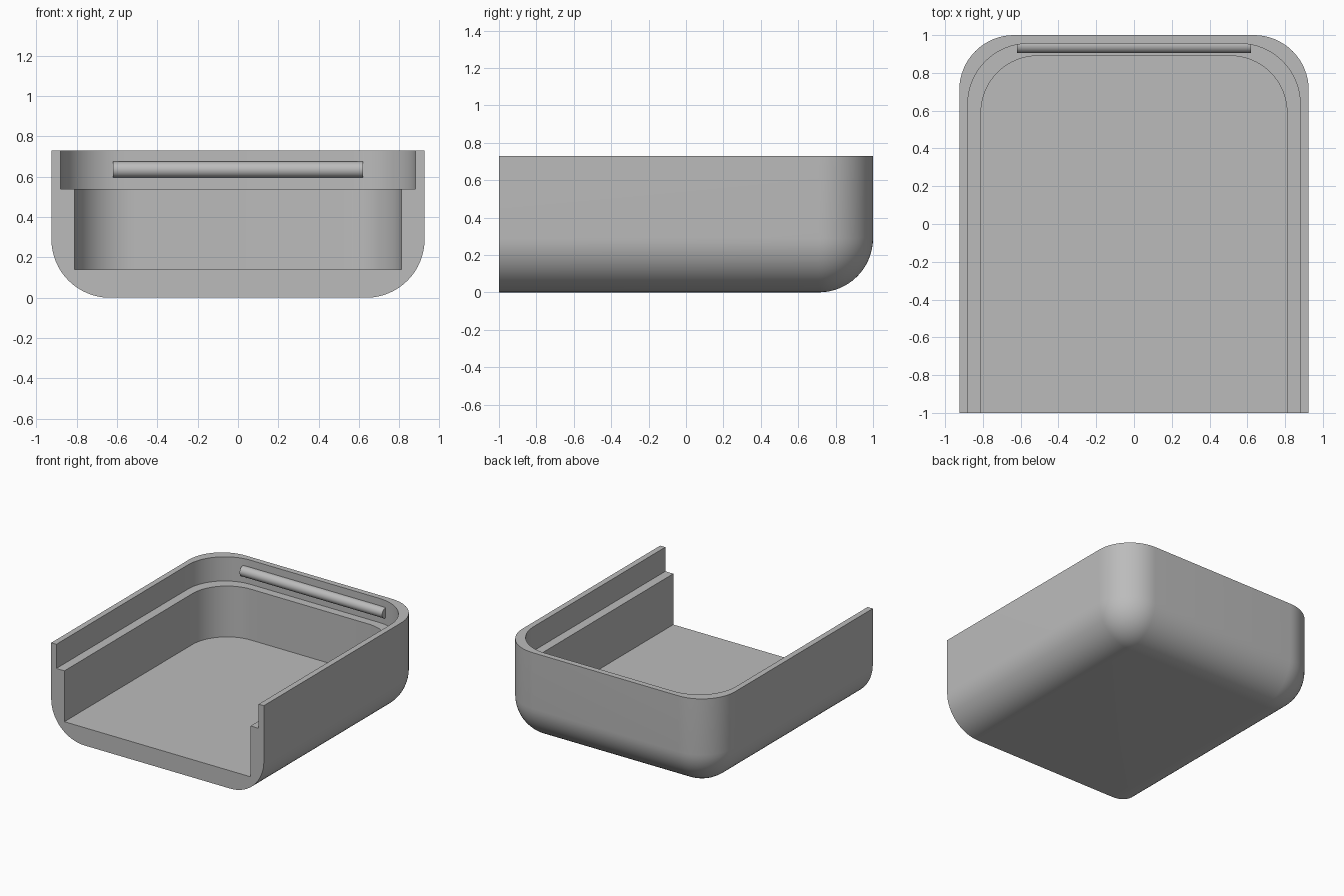
import bpy, bmesh, math

if "Cube" in bpy.data.objects:
    bpy.data.objects.remove(bpy.data.objects["Cube"])

grey = bpy.data.materials.new("light grey")
grey.diffuse_color = (0.5, 0.5, 0.5, 1)
grey.use_nodes = True
grey.node_tree.nodes["Principled BSDF"].inputs["Base Color"].default_value = grey.diffuse_color
SEG = 16


def finish(bm, name):
    bmesh.ops.remove_doubles(bm, verts=bm.verts, dist=1e-5)
    bmesh.ops.recalc_face_normals(bm, faces=bm.faces)
    mesh = bpy.data.meshes.new(name)
    bm.to_mesh(mesh)
    bm.free()
    mesh.materials.append(grey)
    obj = bpy.data.objects.new(name, mesh)
    bpy.context.collection.objects.link(obj)
    bpy.ops.object.select_all(action='DESELECT')
    obj.select_set(True)
    bpy.context.view_layer.objects.active = obj
    bpy.ops.object.shade_smooth_by_angle(angle=math.radians(30))
    return obj


def u_path(w, back, r, z):
    """Open U outline: front left, round the back corners, to front right."""
    left = [(-w, -1, z)]
    for i in range(SEG + 1):
        a = math.pi / 2 * i / SEG
        left.append((-w + r - r * math.cos(a), back - r + r * math.sin(a), z))
    return left + [(-x, y, z) for x, y, z in reversed(left)]


# Tray body: rounded bottom edge, rim, stepped ledge and flat floor
W, H, R = 0.925, 0.73, 0.29
sections = []
for i in range(SEG + 1):
    a = math.pi / 2 * i / SEG
    inset = R - R * math.sin(a)
    sections.append((W - inset, 1 - inset, R - inset, R - R * math.cos(a)))
sections += [
    (W, 1.0, R, H),
    (0.88, 0.955, 0.32, H),
    (0.88, 0.955, 0.32, 0.54),
    (0.81, 0.89, 0.30, 0.54),
    (0.81, 0.89, 0.30, 0.14),
]
bm = bmesh.new()
rings = [[bm.verts.new(p) for p in u_path(*s)] for s in sections]
for lo, hi in zip(rings, rings[1:]):
    for j in range(len(lo) - 1):
        bm.faces.new((lo[j], lo[j + 1], hi[j + 1], hi[j]))
bm.faces.new(rings[0])                      # underside
bm.faces.new(rings[-1])                     # floor
bm.faces.new([r[0] for r in rings] + [r[-1] for r in reversed(rings)])  # cut front
finish(bm, "tray_body")

# Snap ridge: part-round bar on the inside of the back wall
bm = bmesh.new()
ends = []
for x in (-0.62, 0.62):
    ring = []
    for i in range(2 * SEG + 1):
        a = math.radians(-105 + 210 * i / (2 * SEG))
        ring.append(bm.verts.new((x, 0.945 - 0.04 * math.cos(a), 0.635 + 0.04 * math.sin(a))))
    bm.faces.new(ring)
    ends.append(ring)
n = len(ends[0])
for j in range(n):
    k = (j + 1) % n
    bm.faces.new((ends[0][j], ends[0][k], ends[1][k], ends[1][j]))
finish(bm, "snap_ridge")
